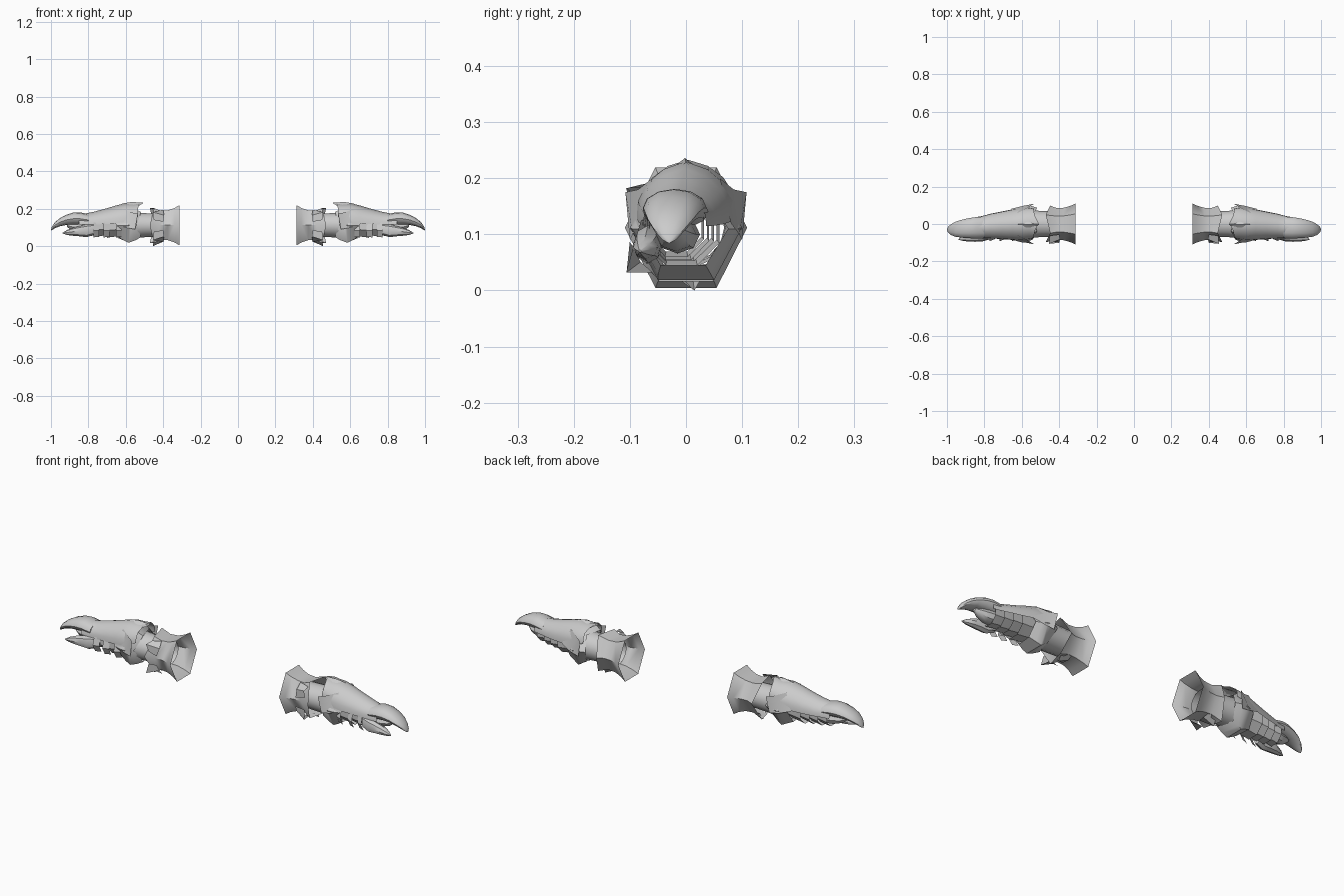
import bpy, bmesh, math

steel = bpy.data.materials.new("pale steel")
steel.diffuse_color = (0.6, 0.6, 0.6, 1)


def finish(name, rings, closed, angle=40, cap_start=False, cap_end=False):
    """Skin a list of point rings and mirror the part to the other arm."""
    bm = bmesh.new()
    vs = [[bm.verts.new(p) for p in r] for r in rings]
    n = len(vs[0])
    for a, b in zip(vs, vs[1:]):
        for i in range(n if closed else n - 1):
            j = (i + 1) % n
            bm.faces.new((a[i], a[j], b[j], b[i]))
    if cap_start:
        bm.faces.new(vs[0][::-1])
    if cap_end:
        bm.faces.new(vs[-1])
    bmesh.ops.remove_doubles(bm, verts=bm.verts, dist=0.0005)
    me = bpy.data.meshes.new(name)
    bm.to_mesh(me)
    bm.free()
    me.materials.append(steel)
    ob = bpy.data.objects.new(name, me)
    bpy.context.collection.objects.link(ob)
    bpy.ops.object.select_all(action='DESELECT')
    ob.select_set(True)
    bpy.context.view_layer.objects.active = ob
    bpy.ops.object.shade_smooth_by_angle(angle=math.radians(angle))
    ob.modifiers.new("other arm", 'MIRROR').use_mirror_merge = False
    return ob


def tube(name, stations, sides=6, turn=0, **kw):
    """Stations: x, centre y, centre z, half width, half height, zigzag of the rim."""
    rings = []
    for x, cy, cz, ry, rz, jag in stations:
        ring = []
        for i in range(sides):
            a = math.radians(turn) + 2 * math.pi * i / sides
            ring.append((x + jag * (1 if i % 2 else -1),
                         cy + ry * math.cos(a), cz + rz * math.sin(a)))
        rings.append(ring)
    return finish(name, rings, True, **kw)


HOOD = [(-1, 0), (-.97, .3), (-.8, .6), (-.45, .86), (0, 1),
        (.45, .86), (.8, .6), (.97, .3), (1, 0)]


def hood(name, stations, flip=False, **kw):
    """Open shell. Stations: x, low y, high y, edge z, crest z, backward sweep of crest."""
    rings = []
    for x, y0, y1, z0, z1, sweep in stations:
        rings.append([(x - sweep * max(0, 1 - abs(u) * 1.6),
                       (y0 + y1) / 2 + u * (y1 - y0) / 2,
                       z0 + v * (z1 - z0)) for u, v in HOOD])
    return finish(name, rings, False, **kw)


# flared hexagonal cuff, open at both ends
tube("cuff", [(.313, 0, .112, .109, .124, 0), (.34, 0, .112, .097, .106, 0),
              (.375, 0, .112, .087, .092, 0), (.415, 0, .112, .085, .088, .003),
              (.46, 0, .11, .098, .108, .012)], angle=50)

# round sleeve joining cuff and wrist
tube("sleeve", [(.39, 0, .112, .068, .062, 0), (.44, 0, .112, .068, .064, 0),
                (.50, 0, .112, .07, .066, 0), (.57, 0, .112, .076, .072, 0)], sides=14)

# wrist guard with swept rim
tube("wrist_guard", [(.53, .002, .115, .085, .078, .012), (.56, .002, .115, .096, .098, .008),
                     (.585, 0, .112, .1, .108, 0), (.61, -.003, .11, .093, .092, 0),
                     (.64, -.005, .11, .08, .075, .004)], angle=50)

# pair of wings beside the crest
for name, s in (("rear_wing", 1), ("front_wing", -1)):
    finish(name, [[(.535, s * .108, .175), (.55, s * .1, .09)],
                  [(.57, s * .085, .18), (.60, s * .095, .1)],
                  [(.62, s * .06, .2), (.66, s * .08, .12)]], False)

# long back shell of the hand
hood("hand_shell", [(.535, -.075, .082, .155, .233, .025), (.56, -.082, .088, .145, .228, .005),
                    (.60, -.088, .086, .13, .23, 0), (.65, -.085, .078, .122, .218, 0),
                    (.71, -.08, .066, .118, .2, 0), (.77, -.077, .054, .116, .184, 0),
                    (.815, -.076, .042, .115, .175, 0), (.85, -.076, .036, .115, .181, 0)])

# raised spike plate over the wrist
finish("crest_spike", [[(.60, -.05, .198), (.62, 0, .228), (.60, .05, .198)],
                       [(.56, -.045, .2), (.57, -.002, .236), (.56, .045, .2)],
                       [(.51, -.004, .227), (.508, -.003, .233), (.51, .002, .227)]], False, angle=25)

# drooping finger guard ending in a beak
tube("finger_beak", [(.80, -.018, .14, .058, .03, 0), (.845, -.02, .147, .057, .034, 0),
                     (.88, -.022, .147, .054, .033, 0), (.92, -.025, .14, .048, .027, 0),
                     (.955, -.028, .127, .04, .021, 0), (.98, -.03, .111, .028, .016, 0),
                     (.995, -.03, .095, .014, .009, 0), (1.0, -.03, .086, .002, .002, 0)],
     sides=12, cap_start=True, cap_end=True)

# overlapping bands under the palm
bands = [(.62, .70, .073, .07), (.68, .745, .066, .062), (.73, .79, .06, .06), (.775, .835, .053, .054)]
for i, (x0, x1, ry, rz) in enumerate(bands):
    tube("palm_band_%d" % (i + 1),
         [(x0, -.008 - .003 * i, .115, ry * .92, rz * .92, 0),
          (x1 - .02, -.008 - .003 * i, .113, ry * .98, rz, 0),
          (x1, -.008 - .003 * i, .113, ry, rz * 1.06, 0)], sides=8, turn=22.5, angle=30)

# small side plates standing off the palm
for i, (x, z) in enumerate([(.635, .085), (.70, .085), (.755, .085)]):
    finish("side_plate_%d" % (i + 1),
           [[(x - .012, -.07, z + .045), (x + .018, -.08, z + .04)],
            [(x - .012, -.08, z), (x + .018, -.092, z)],
            [(x - .012, -.062, z - .035), (x + .018, -.07, z - .038)]], False)

# hooked thumb claw
tube("thumb_claw", [(.77, -.06, .09, .022, .03, 0), (.81, -.068, .082, .025, .034, 0),
                    (.85, -.07, .08, .025, .027, 0), (.885, -.072, .077, .022, .021, 0),
                    (.915, -.076, .073, .014, .013, 0), (.938, -.082, .07, .002, .002, 0)],
     sides=8, cap_start=True, cap_end=True)

# inner finger tucked under the beak
tube("inner_finger", [(.80, -.015, .1, .04, .034, 0), (.85, -.018, .1, .036, .03, 0),
                      (.89, -.02, .104, .026, .02, 0), (.915, -.022, .112, .01, .008, 0)],
     sides=8, cap_end=True)

# pointed scales along the cuff rim
for i, (y, z) in enumerate([(.015, .0), (-.106, .032), (-.107, .182)]):
    k = .72
    cy, cz = y * k, .112 + (z - .112) * k
    ty, tz = -(z - .112) * .3, y * .3
    finish("cuff_scale_%d" % (i + 1),
           [[(.40, cy - ty, cz - tz), (.395, cy * 1.06, .112 + (cz - .112) * 1.06), (.40, cy + ty, cz + tz)],
            [(.45, cy - ty * .7, cz - tz * .7), (.455, y, z), (.45, cy + ty * .7, cz + tz * .7)]], False, angle=25)
